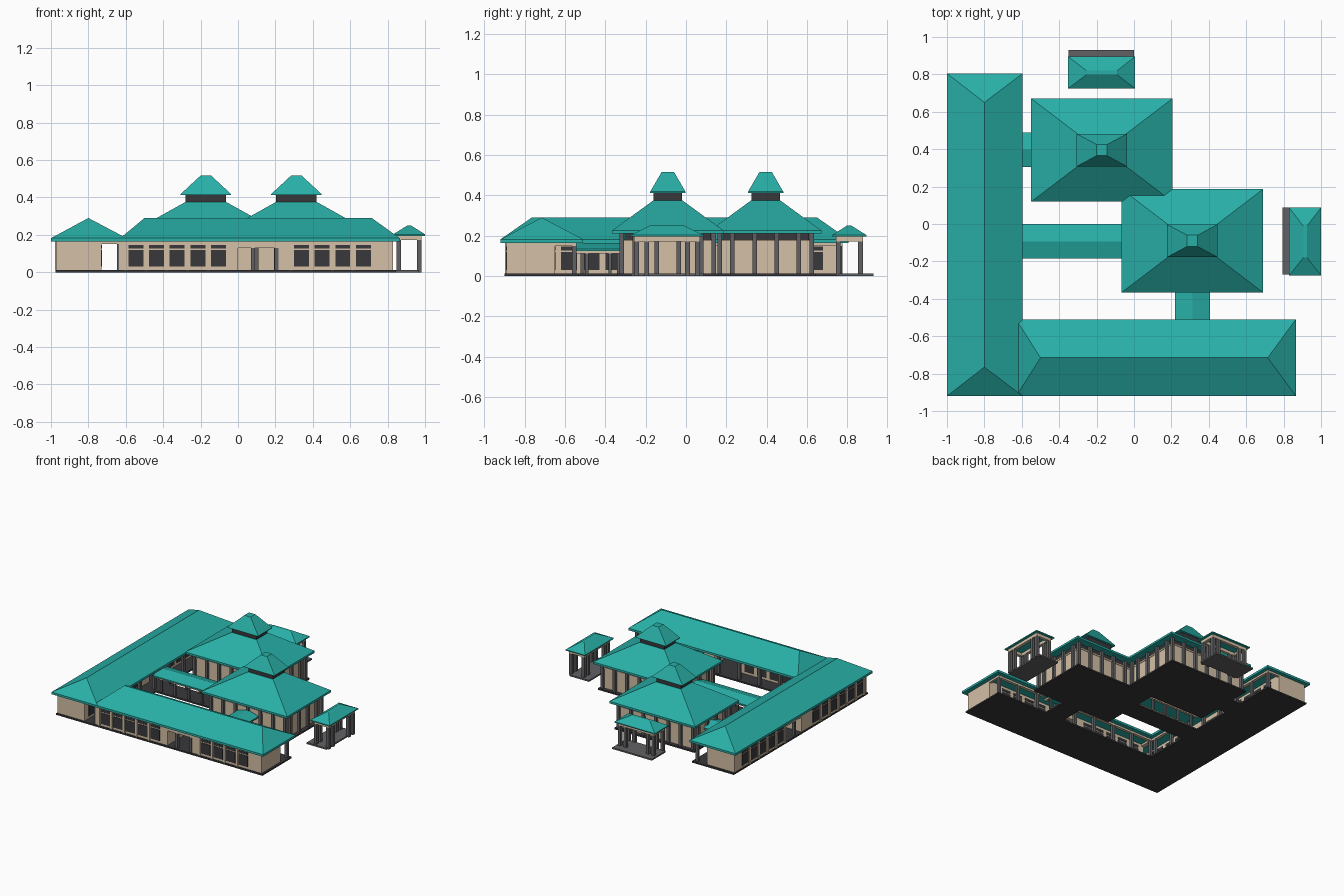
import bpy, bmesh

if "Cube" in bpy.data.objects:
    bpy.data.objects.remove(bpy.data.objects["Cube"])


def mat(name, c):
    m = bpy.data.materials.new(name)
    m.diffuse_color = (*c, 1)
    m.use_nodes = True
    m.node_tree.nodes["Principled BSDF"].inputs["Base Color"].default_value = m.diffuse_color
    return m


TEAL = mat("roof_teal", (0.021, 0.43, 0.385))
BEIGE = mat("wall_beige", (0.66, 0.53, 0.38))
DARK = mat("dark_glass", (0.04, 0.038, 0.043))
GREY = mat("post_grey", (0.12, 0.12, 0.127))


def finish(bm, name, m):
    bmesh.ops.remove_doubles(bm, verts=bm.verts, dist=1e-5)
    bmesh.ops.recalc_face_normals(bm, faces=bm.faces)
    me = bpy.data.meshes.new(name)
    bm.to_mesh(me)
    bm.free()
    ob = bpy.data.objects.new(name, me)
    bpy.context.collection.objects.link(ob)
    me.materials.append(m)
    return ob


def stack(bm, levels):
    """Rectangles (x0,x1,y0,y1,z) lofted into a closed solid."""
    rings = []
    for x0, x1, y0, y1, z in levels:
        rings.append([bm.verts.new((x, y, z)) for x, y in
                      ((x0, y0), (x1, y0), (x1, y1), (x0, y1))])
    for a, b in zip(rings, rings[1:]):
        for i in range(4):
            j = (i + 1) % 4
            bm.faces.new((a[i], a[j], b[j], b[i]))
    bm.faces.new(rings[0][::-1])
    bm.faces.new(rings[-1])


def boxes(name, m, items):
    bm = bmesh.new()
    for x0, x1, y0, y1, z0, z1 in items:
        stack(bm, [(x0, x1, y0, y1, z0), (x0, x1, y0, y1, z1)])
    return finish(bm, name, m)


def roof(name, base, z0, z1, top, z2):
    bm = bmesh.new()
    stack(bm, [(*base, z0), (*base, z1), (*top, z2)])
    return finish(bm, name, TEAL)


def post(x, y, z0, z1, r=0.011):
    return (x - r, x + r, y - r, y + r, z0, z1)


F = 0.012  # floor top


def wing(name, a0, a1, gap, wins, outer, swap):
    """Long classroom wing along axis a; outer is the outside wall line."""
    def T(b):
        return (b[2], b[3], b[0], b[1], b[4], b[5]) if swap else b
    inner, ver = outer + 0.24, outer + 0.335
    g0, g1 = gap
    walls = [(a0, g0, outer, inner, F, .168), (g1, a1, outer, inner, F, .168),
             (g0, g1, outer, outer + .03, .13, .168), (g0, g1, inner - .03, inner, .13, .168),
             (a0, a1, ver - .012, ver + .012, .15, .168)]
    for e in (a0, a1 - .02):
        walls.append((e, e + .02, inner, ver, .15, .168))
    boxes(name + "_walls", BEIGE, [T(b) for b in walls])
    glass, piers = [], []
    for w in wins:
        for s, t in ((outer - .003, outer + .01), (inner - .01, inner + .003)):
            glass += [(w - .04, w + .04, s, t, .03, .118), (w - .04, w + .04, s, t, .126, .146)]
        piers.append((w - .064, w - .046, outer - .008, outer, F, .168))
    boxes(name + "_windows", DARK, [T(b) for b in glass])
    boxes(name + "_piers", BEIGE, [T(b) for b in piers])
    n = round((a1 - a0) / .18)
    posts = [post(a0 + .012 + (a1 - a0 - .024) * i / n, ver, F, .152) for i in range(n + 1)]
    posts += [post(g, outer + .01, F, .13) for g in (g0 + .08, g1)]
    boxes(name + "_posts", GREY, [T(b) for b in posts])


# floor slabs (court gaps stay open)
boxes("floor_slabs", DARK, [
    (-.975, -.605, -.9, .79, 0, F), (-.62, .845, -.9, -.53, 0, F),
    (-.525, .18, .145, .645, 0, F), (-.04, .665, -.34, .16, 0, F),
    (-.61, -.03, -.175, -.01, 0, F), (-.61, -.52, .315, .48, 0, F),
    (.23, .395, -.54, -.33, 0, F)])
boxes("pavilion_floors", GREY, [(.795, .968, -.27, .087, 0, F), (-.35, .0, .755, .93, 0, F)])

# two long wings
wing("front_wing", -.635, .83, (0, .205),
     [-.545 + .11 * i for i in range(5)] + [.34 + .11 * i for i in range(4)], -.89, False)
wing("side_wing", -.89, .775, (-.07, .14),
     [-.8 + .11 * i for i in range(6)] + [.2 + .11 * i for i in range(5)], -.97, True)
roof("front_wing_roof", (-.63, .865, -.92, -.51), .165, .182, (-.5, .715, -.715, -.715), .29)
roof("side_wing_roof", (-1, -.595, -.92, .805), .165, .182, (-.8, -.8, -.765, .65), .29)

# two halls with lantern roofs
for tag, cx, cy in (("back_hall", -.172, .395), ("main_hall", .312, -.09)):
    def R(hx, hy):
        return (cx - hx, cx + hx, cy - hy, cy + hy)
    boxes(tag + "_walls", BEIGE, [(*R(.32, .22), F, .172), (*R(.324, .224), .165, .178)])
    boxes(tag + "_clerestory", DARK, [(*R(.315, .215), .17, .212)])
    ps = []
    for i in range(7):
        x = cx - .328 + .656 * i / 6
        ps += [post(x, cy + s * .228, F, .212) for s in (-1, 1)]
    for y in (-.165, -.055, .055, .165):
        ps += [post(cx + s * .328, cy + y, F, .212) for s in (-1, 1)]
    boxes(tag + "_posts", GREY, ps)
    roof(tag + "_roof", R(.378, .276), .21, .226, R(.11, .072), .375)
    boxes(tag + "_lantern", DARK, [(*R(.108, .07), .37, .42)])
    roof(tag + "_lantern_roof", R(.135, .0875), .412, .418, R(.028, .03), .517)

# entrance pavilions
for tag, (x0, x1, y0, y1), top in (
        ("right_pavilion", (.83, 1, -.275, .087), (.905, .925, -.18, -.01)),
        ("back_pavilion", (-.352, .005, .725, .895), (-.255, -.09, .798, .82))):
    roof(tag + "_roof", (x0, x1, y0, y1), .195, .203, top, .25)
    a, b, c, d = x0 + .03, x1 - .03, y0 + .03, y1 - .03
    e = .012
    boxes(tag + "_beams", BEIGE, [
        (a - e, b + e, c - e, c + e, .172, .198), (a - e, b + e, d - e, d + e, .172, .198),
        (a - e, a + e, c - e, d + e, .172, .198), (b - e, b + e, c - e, d + e, .172, .198)])
    ps = [post(x, y, 0, .174, .012) for x in (a, b) for y in (c, d)]
    if x1 - x0 > y1 - y0:
        ps += [post(x, y, 0, .174, .012) for x in (a + .05, b - .05) for y in (c, d)]
    else:
        ps += [post(x, y, 0, .174, .012) for x in (a, b) for y in (c + .05, d - .05)]
    boxes(tag + "_posts", GREY, ps)

# covered walkways
for tag, (x0, x1, y0, y1) in (("long_walk", (-.62, -.02, -.185, 0)),
                              ("short_walk", (-.62, -.5, .305, .49)),
                              ("front_walk", (.22, .405, -.55, -.32))):
    along_x = tag != "front_walk"
    mx, my = (x0 + x1) / 2, (y0 + y1) / 2
    top = (x0, x1, my, my) if along_x else (mx, mx, y0, y1)
    roof(tag + "_roof", (x0, x1, y0, y1), .125, .135, top, .163)
    ps, bs = [], []
    n = 5 if tag == "long_walk" else 2
    for s in (-1, 1):
        if along_x:
            y = my + s * .07
            bs.append((x0, x1, y - .01, y + .01, .112, .128))
            ps += [post(x0 + (x1 - x0) * (i + .5) / n, y, F, .114, .008) for i in range(n)]
        else:
            x = mx + s * .07
            bs.append((x - .01, x + .01, y0, y1, .112, .128))
            ps += [post(x, y0 + (y1 - y0) * (i + .5) / n, F, .114, .008) for i in range(n)]
    boxes(tag + "_beams", BEIGE, bs)
    boxes(tag + "_posts", GREY, ps)
